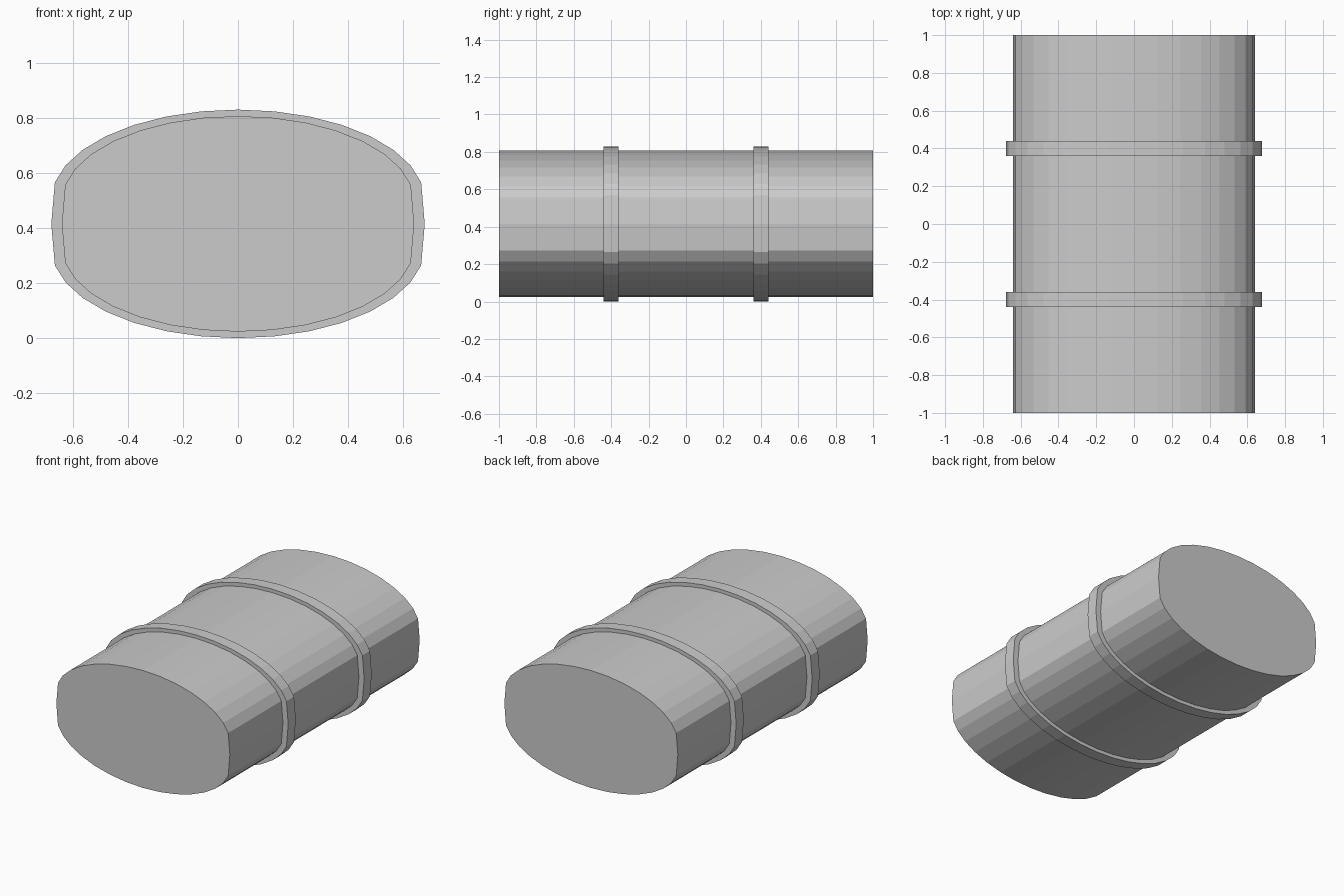
import bpy, bmesh, math

if "Cube" in bpy.data.objects:
    bpy.data.objects.remove(bpy.data.objects["Cube"])

SIDES = 32
CENTRE_Z = 0.415


def oval(scale):
    """Flattened oval: two half-ellipses pushed apart, meeting at side points."""
    points = []
    for k in range(SIDES):
        a = 2 * math.pi * k / SIDES
        c = math.cos(a)
        shift = 0 if abs(c) < 1e-6 else math.copysign(0.082, c)
        points.append((0.64 * scale * math.sin(a),
                       CENTRE_Z + scale * (0.3095 * c + shift)))
    return points


def extruded_oval(name, scale, y0, y1):
    bm = bmesh.new()
    face = bm.faces.new([bm.verts.new((x, y0, z)) for x, z in oval(scale)])
    result = bmesh.ops.extrude_face_region(bm, geom=[face], use_keep_orig=True)
    moved = [g for g in result["geom"] if isinstance(g, bmesh.types.BMVert)]
    bmesh.ops.translate(bm, verts=moved, vec=(0, y1 - y0, 0))
    bmesh.ops.recalc_face_normals(bm, faces=bm.faces)
    mesh = bpy.data.meshes.new(name)
    bm.to_mesh(mesh)
    bm.free()
    obj = bpy.data.objects.new(name, mesh)
    bpy.context.collection.objects.link(obj)
    return obj


# Main tank body
extruded_oval("tank_body", 1.0, -1.0, 1.0)

# Two raised straps around the body
for name, y in (("front_strap", -0.4), ("back_strap", 0.4)):
    extruded_oval(name, 1.06, y - 0.04, y + 0.04)
